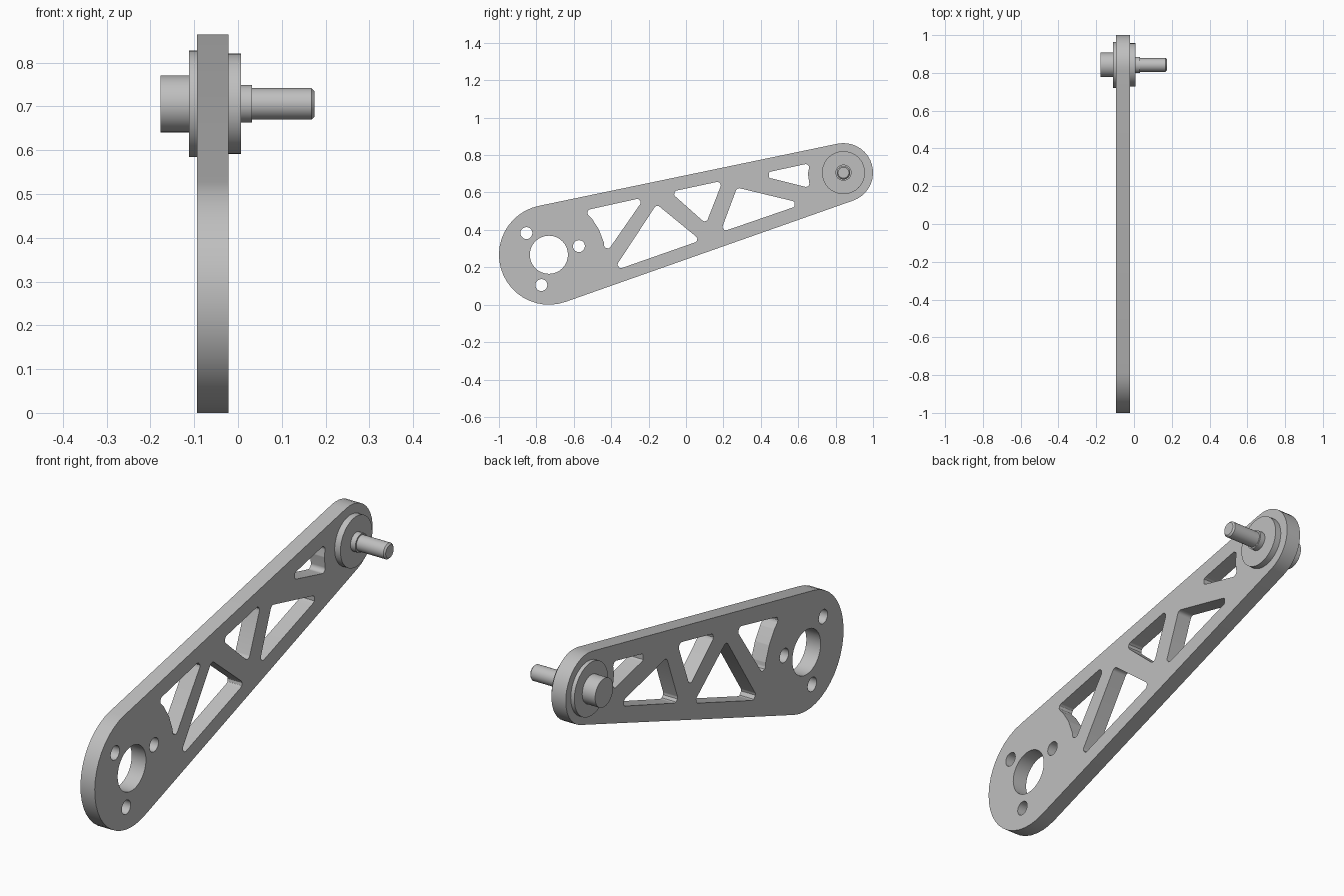
import bpy, bmesh, math
from mathutils import Vector, Matrix

if "Cube" in bpy.data.objects:
    bpy.data.objects.remove(bpy.data.objects["Cube"], do_unlink=True)

metal = bpy.data.materials.new("light grey metal")
metal.use_nodes = True
GREY = (0.52, 0.52, 0.52, 1)
metal.diffuse_color = GREY
metal.node_tree.nodes["Principled BSDF"].inputs["Base Color"].default_value = GREY

HUB, HUB_R = Vector((-0.733, 0.267)), 0.267      # (y, z) centres of the arm ends
TIP, TIP_R = Vector((0.842, 0.706)), 0.158
PLATE_X = (-0.094, -0.022)


def arc(c, r, a0, a1, n):
    return [c + r * Vector((math.cos(a0 + (a1 - a0) * i / n),
                            math.sin(a0 + (a1 - a0) * i / n))) for i in range(n + 1)]


def circle(c, r, n):
    return arc(c, r, 0, 2 * math.pi, n)[:-1]


def rounded(points, r=0.018, steps=5):
    """Fillet every corner of a polygon."""
    pts = [Vector(p) for p in points]
    out = []
    for i, p in enumerate(pts):
        a = (pts[i - 1] - p).normalized()
        b = (pts[(i + 1) % len(pts)] - p).normalized()
        half = a.angle(b) / 2
        c = p + (a + b).normalized() * (r / math.sin(half))
        t = r / math.tan(half)
        v0, v1 = p + a * t - c, p + b * t - c
        for k in range(steps + 1):
            v = v0.lerp(v1, k / steps)
            out.append(c + v.normalized() * r)
    return out


def finish(ob):
    ob.data.materials.clear()
    ob.data.materials.append(metal)
    bpy.ops.object.select_all(action='DESELECT')
    ob.select_set(True)
    bpy.context.view_layer.objects.active = ob
    bpy.ops.object.shade_smooth_by_angle(angle=math.radians(30))


def plate(name, loops, x0, x1):
    """Extrude a filled outline with holes, drawn in the y-z plane."""
    cu = bpy.data.curves.new(name, 'CURVE')
    cu.dimensions, cu.fill_mode, cu.extrude = '2D', 'BOTH', (x1 - x0) / 2
    for loop in loops:
        sp = cu.splines.new('POLY')
        sp.points.add(len(loop) - 1)
        for pt, v in zip(sp.points, loop):
            pt.co = (v.x, v.y, 0, 1)
        sp.use_cyclic_u = True
    ob = bpy.data.objects.new(name, cu)
    bpy.context.collection.objects.link(ob)
    bpy.ops.object.select_all(action='DESELECT')
    ob.select_set(True)
    bpy.context.view_layer.objects.active = ob
    bpy.ops.object.convert(target='MESH')
    ob = bpy.context.view_layer.objects.active
    # local x, y, z become world y, z, x
    ob.data.transform(Matrix(((0, 0, 1, (x0 + x1) / 2), (1, 0, 0, 0),
                              (0, 1, 0, 0), (0, 0, 0, 1))))
    bm = bmesh.new()
    bm.from_mesh(ob.data)
    bmesh.ops.remove_doubles(bm, verts=bm.verts, dist=1e-5)
    bmesh.ops.recalc_face_normals(bm, faces=bm.faces)
    bm.to_mesh(ob.data)
    bm.free()
    finish(ob)


def turned(name, profile, n=40):
    """Revolve (x, radius) steps about the tip axis."""
    bm = bmesh.new()
    rings = [[bm.verts.new((x, v.x, v.y)) for v in circle(TIP, r, n)] for x, r in profile]
    for a, b in zip(rings, rings[1:]):
        for i in range(n):
            j = (i + 1) % n
            bm.faces.new((a[i], a[j], b[j], b[i]))
    bm.faces.new(rings[0])
    bm.faces.new(rings[-1])
    bmesh.ops.recalc_face_normals(bm, faces=bm.faces)
    me = bpy.data.meshes.new(name)
    bm.to_mesh(me)
    bm.free()
    ob = bpy.data.objects.new(name, me)
    bpy.context.collection.objects.link(ob)
    finish(ob)


# Arm outline: two end arcs joined by their common tangents
axis = TIP - HUB
heading = math.atan2(axis.y, axis.x)
spread = math.acos((HUB_R - TIP_R) / axis.length)
outline = (arc(HUB, HUB_R, heading + spread, heading + 2 * math.pi - spread, 22)
           + arc(TIP, TIP_R, heading - spread, heading + spread, 18))

# Round holes: hub bore and three bolt holes
holes = [circle(HUB, 0.102, 32)]
for deg in (16, 136, 256):
    a = math.radians(deg)
    holes.append(circle(HUB + 0.167 * Vector((math.cos(a), math.sin(a))), 0.032, 20))

# Truss pockets
pockets = [
    [(-.545, .503), (-.219, .575), (-.433, .267), (-.439, .332), (-.465, .401), (-.503, .46)],
    [(-.157, .537), (.079, .344), (-.392, .179)],
    [(-.084, .603), (.197, .663), (.107, .433)],
    [(.273, .626), (.63, .54), (.183, .386)],
    [(.377, .695), (.663, .757), (.652, .70), (.663, .624)],
]
plate("arm_plate", [outline] + holes + [rounded(p) for p in pockets], *PLATE_X)

# Tip fittings on both sides of the arm
turned("outer_flange", [(-0.112, 0.122), (-0.09, 0.122)])
turned("outer_boss", [(-0.177, 0.065), (-0.105, 0.065)])
turned("inner_flange", [(-0.03, 0.115), (0.007, 0.115)])
turned("pin_collar", [(0.0, 0.043), (0.032, 0.043)], 32)
turned("pin", [(0.025, 0.036), (0.168, 0.036), (0.175, 0.029)], 32)
